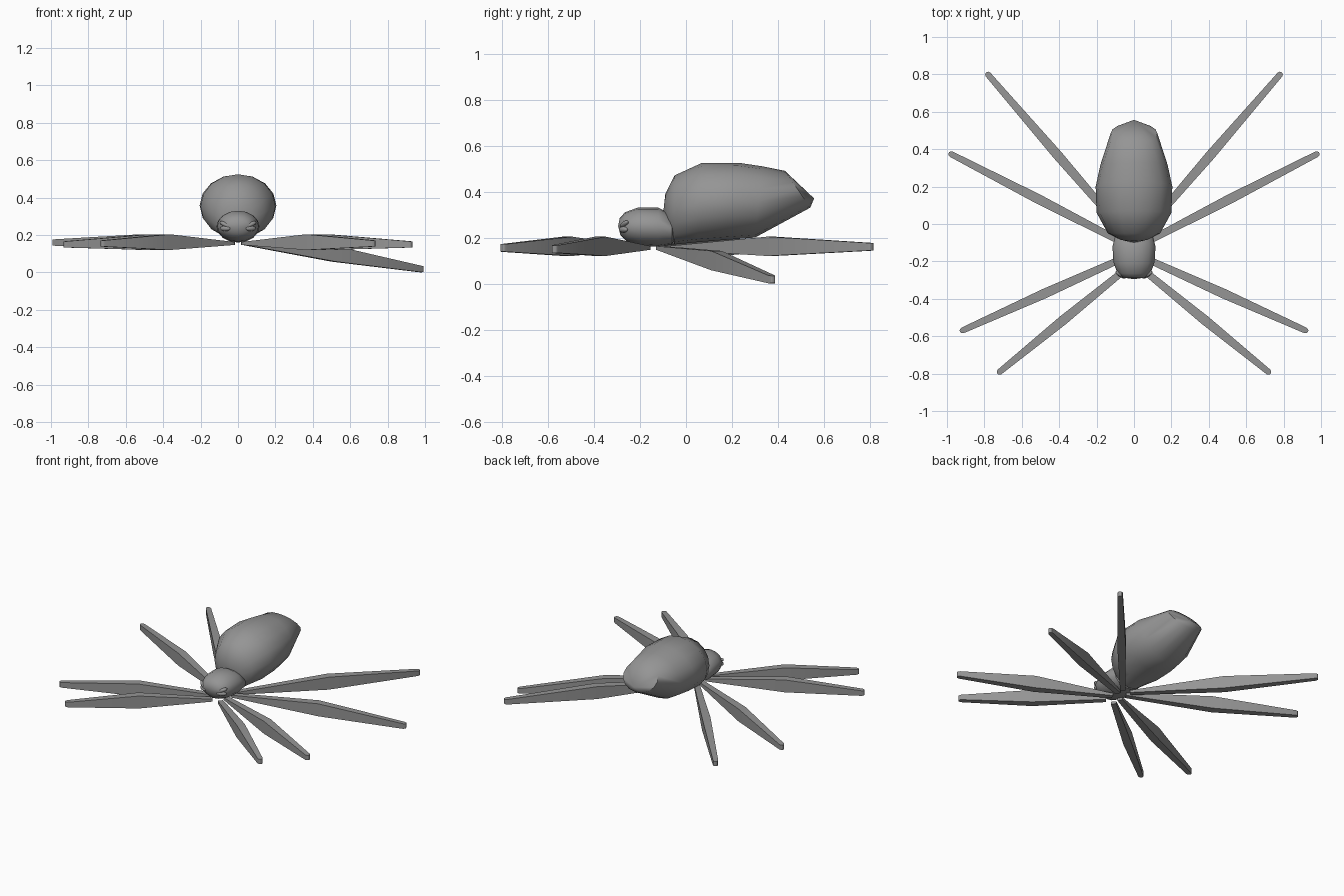
import bpy
import bmesh
from math import sin, cos, pi, radians
from mathutils import Vector

cube = bpy.data.objects.get("Cube")
if cube:
    bpy.data.objects.remove(cube, do_unlink=True)

grey = bpy.data.materials.new("body_grey")
grey.use_nodes = True
colour = (0.3, 0.3, 0.3, 1)
grey.diffuse_color = colour
grey.node_tree.nodes["Principled BSDF"].inputs["Base Color"].default_value = colour


def finish(name, bm, smooth_angle):
    """Turn a bmesh into a named, coloured and shaded object."""
    bmesh.ops.recalc_face_normals(bm, faces=bm.faces)
    mesh = bpy.data.meshes.new(name)
    bm.to_mesh(mesh)
    bm.free()
    mesh.materials.append(grey)
    obj = bpy.data.objects.new(name, mesh)
    bpy.context.collection.objects.link(obj)
    bpy.ops.object.select_all(action='DESELECT')
    obj.select_set(True)
    bpy.context.view_layer.objects.active = obj
    bpy.ops.object.shade_smooth_by_angle(angle=radians(smooth_angle))
    return obj


def loft(bm, rings):
    """Bridge equal rings of points; a closed lid fills each end."""
    loops = [[bm.verts.new(p) for p in ring] for ring in rings]
    n = len(loops[0])
    for a, b in zip(loops, loops[1:]):
        for i in range(n):
            j = (i + 1) % n
            bm.faces.new((a[i], a[j], b[j], b[i]))
    return loops


def pod(name, front, sections, back, sides=16):
    """Rounded body from tilted ellipses: (top y, top z, bottom y, bottom z, half width)."""
    bm = bmesh.new()
    rings = []
    for ty, tz, by, bz, w in sections:
        top, bottom = Vector((0, ty, tz)), Vector((0, by, bz))
        mid, half = (top + bottom) / 2, (top - bottom) / 2
        rings.append([mid + half * cos(2 * pi * i / sides)
                      + Vector((w * sin(2 * pi * i / sides), 0, 0)) for i in range(sides)])
    loops = loft(bm, rings)
    for loop, (y, z) in ((loops[0], front), (loops[-1], back)):
        pole = bm.verts.new((0, y, z))
        for i in range(sides):
            bm.faces.new((loop[i], loop[(i + 1) % sides], pole))
    return finish(name, bm, 50)


# Abdomen, with a blunt tilted tail
pod("abdomen", (-0.10, 0.30), [
    (-0.09, 0.39, -0.07, 0.20, 0.08),
    (-0.05, 0.47, -0.05, 0.17, 0.14),
    (0.07, 0.525, 0.05, 0.18, 0.20),
    (0.23, 0.525, 0.17, 0.19, 0.205),
    (0.33, 0.51, 0.30, 0.20, 0.18),
    (0.43, 0.49, 0.54, 0.33, 0.125),
], (0.557, 0.37))

# Head
pod("head", (-0.295, 0.25), [
    (-0.288, 0.285, -0.285, 0.21, 0.06),
    (-0.265, 0.31, -0.255, 0.18, 0.09),
    (-0.21, 0.33, -0.20, 0.165, 0.11),
    (-0.12, 0.33, -0.12, 0.16, 0.115),
    (-0.06, 0.30, -0.06, 0.17, 0.10),
], (-0.02, 0.24))


# Eyes and slanted brows
def bump(name, place, size, slant, turn):
    bpy.ops.mesh.primitive_uv_sphere_add(segments=12, ring_count=8, radius=1,
                                         location=place, rotation=(0, slant, turn))
    obj = bpy.context.object
    obj.name = name
    obj.scale = size
    obj.data.materials.append(grey)
    bpy.ops.object.shade_smooth_by_angle(angle=radians(50))


for side, s in (("left", 1), ("right", -1)):
    bump(side + "_eye", (s * 0.068, -0.272, 0.235), (0.032, 0.014, 0.014), 0, s * 0.5)
    bump(side + "_brow", (s * 0.072, -0.268, 0.258), (0.032, 0.014, 0.012), -s * 0.4, s * 0.5)


# Legs: flat-sided blades, deepest halfway, with a rounded tip
def leg(name, start, tip, mid_z):
    start, tip = Vector(start), Vector(tip)
    along = tip - start
    flat = Vector((along.x, along.y, 0)).normalized()
    across = Vector((-flat.y, flat.x, 0))
    middle = start + along * 0.5
    middle.z = mid_z
    stations = [(start, 0.017, 0.008), (middle, 0.026, 0.042), (tip - flat * 0.015, 0.016, 0.017),
                (tip - flat * 0.004, 0.011, 0.016), (tip, 0.005, 0.016)]
    bm = bmesh.new()
    loops = loft(bm, [[c + across * (w * a) + Vector((0, 0, h * b))
                       for a, b in ((-1, -1), (1, -1), (1, 1), (-1, 1))]
                      for c, w, h in stations])
    bm.faces.new(loops[0])
    bm.faces.new(loops[-1])
    finish(name, bm, 30)


pairs = {
    "front_leg": ((0.03, -0.23), (0.73, -0.80), 0.155),
    "front_middle_leg": ((0.03, -0.17), (0.93, -0.575), 0.15),
    "back_middle_leg": ((0.03, -0.115), (0.99, 0.38), 0.16),
    "back_leg": ((0.03, -0.07), (0.79, 0.81), 0.16),
}
for part, (root, end, tip_z) in pairs.items():
    for side, s in (("left", 1), ("right", -1)):
        # One leg sags down to the ground
        sags = part == "back_middle_leg" and s == 1
        leg(side + "_" + part, (s * root[0], root[1], 0.155),
            (s * end[0], end[1], 0.018 if sags else tip_z), 0.1 if sags else 0.162)
